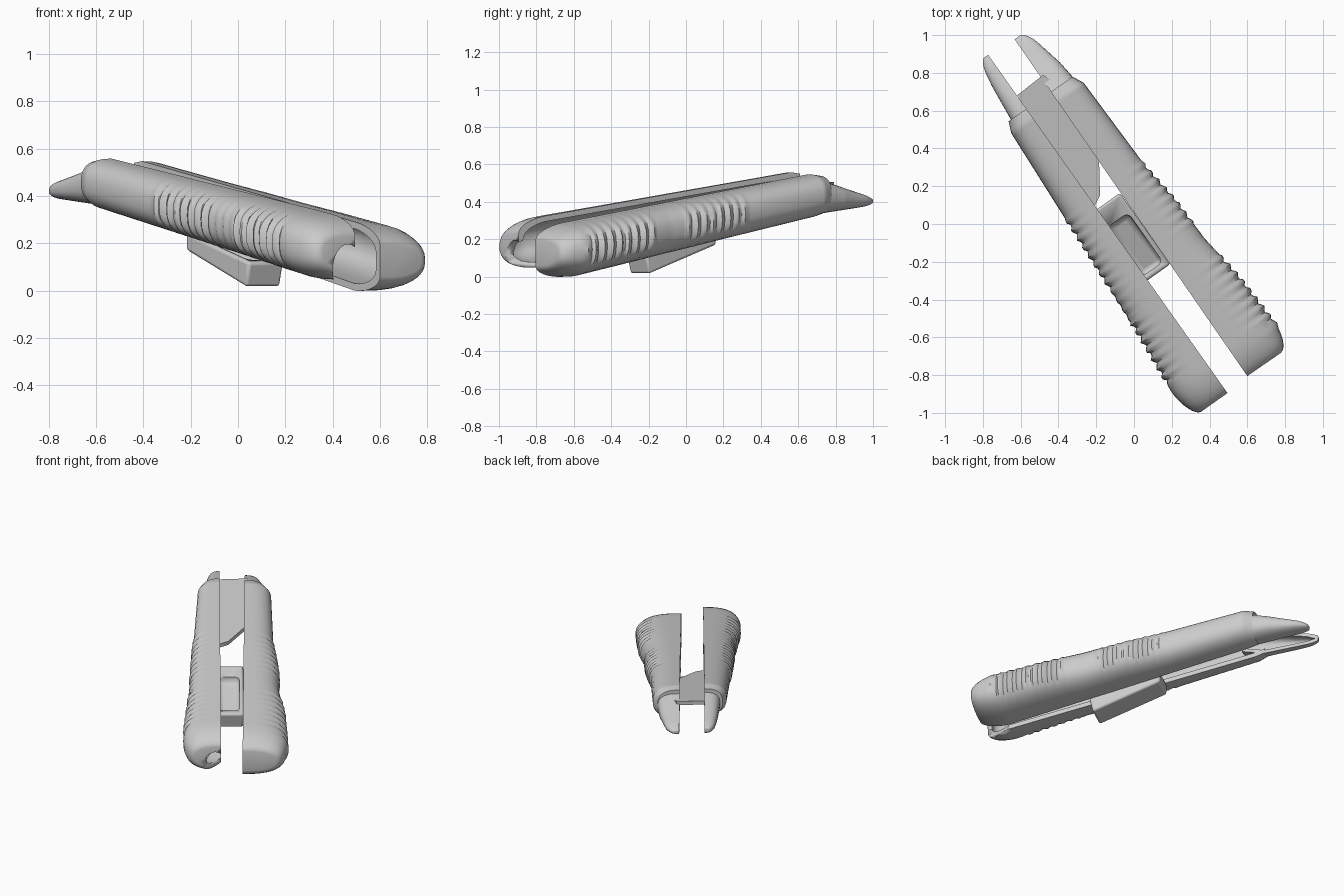
import bpy, bmesh, math
from mathutils import Vector

if "Cube" in bpy.data.objects:
    bpy.data.objects.remove(bpy.data.objects["Cube"])


def lerp(table, t):
    """Piecewise linear lookup in ((t, value), ...)."""
    if t <= table[0][0]:
        return table[0][1]
    for (a, va), (b, vb) in zip(table, table[1:]):
        if t <= b:
            return va + (vb - va) * (t - a) / (b - a)
    return table[-1][1]


def finish(bm, name, angle=40, bevel=0):
    bmesh.ops.recalc_face_normals(bm, faces=bm.faces)
    me = bpy.data.meshes.new(name)
    bm.to_mesh(me)
    bm.free()
    for p in me.polygons:
        p.use_smooth = True
    me.set_sharp_from_angle(angle=math.radians(angle))
    ob = bpy.data.objects.new(name, me)
    bpy.context.collection.objects.link(ob)
    if bevel:
        m = ob.modifiers.new("Bevel", 'BEVEL')
        m.width, m.segments = bevel, 3
    return ob


def cut(ob, cutter):
    cutter.hide_render = True
    cutter.hide_set(True)
    m = ob.modifiers.new("Cut", 'BOOLEAN')
    m.operation, m.object, m.solver = 'DIFFERENCE', cutter, 'EXACT'


def half_shell(name, start, u, n, t0, t1, depth, top, bottom, wall, r, end_d, end_h, ridges=()):
    """Hollow D-section half shell, open on its inner flat side, closed at t1."""
    bm = bmesh.new()
    arc = 16
    ts = [t0 + (t1 - r - t0) * i / 110 for i in range(111)]
    ts += [t1 - r + r * math.sin(math.pi / 2 * i / 8) for i in range(1, 9)]

    def section(t, inset):
        k = max(0, (t - (t1 - r)) / r)
        s = 1 - math.sqrt(max(0, 1 - k * k))
        d = lerp(depth, t) * (1 - (1 - end_d) * s)
        hi, lo = lerp(top, t), lerp(bottom, t)
        h, mid = (hi - lo) / 2 * (1 - (1 - end_h) * s), (hi + lo) / 2
        bump = 0
        if not inset:
            for a, b, amp in ridges:
                if a < t < b:
                    bump = amp * math.sin((t - a) / (b - a) * math.pi * round((b - a) / 0.028))
        base = start + u * (t - inset * k)
        pts = []
        for j in range(arc + 1):
            a = -math.pi / 2 + math.pi * j / arc
            c, sn = max(0, math.cos(a)), math.sin(a)
            v = max(0.004, d - inset) * c ** 0.75 + bump * c ** 1.3
            z = mid + max(0.004, h - inset) * math.copysign(abs(sn) ** 0.8, sn)
            pts.append(bm.verts.new((base.x + n.x * v, base.y + n.y * v, z)))
        return pts

    outer = [section(t, 0) for t in ts]
    inner = [section(t, wall) for t in ts]
    for o, p, i, q in zip(outer, outer[1:], inner, inner[1:]):
        for j in range(arc):
            bm.faces.new((o[j], o[j + 1], p[j + 1], p[j]))
            bm.faces.new((i[j], q[j], q[j + 1], i[j + 1]))
        for j in (0, arc):
            bm.faces.new((o[j], p[j], q[j], i[j]))
    o, i = outer[0], inner[0]
    for j in range(arc):
        bm.faces.new((o[j], i[j], i[j + 1], o[j + 1]))
    o, i = outer[-1], inner[-1]
    bm.faces.new(o)
    bm.faces.new(i)
    bm.faces.new((o[0], o[-1], i[-1], i[0]))
    return finish(bm, name)


def prism(name, low, high, bevel=0):
    """Solid between two matching polygons."""
    bm = bmesh.new()
    a, b = [bm.verts.new(p) for p in low], [bm.verts.new(p) for p in high]
    bm.faces.new(a)
    bm.faces.new(b)
    for k in range(len(a)):
        m = (k + 1) % len(a)
        bm.faces.new((a[k], a[m], b[m], b[k]))
    return finish(bm, name, 35, bevel)


LA, LB = Vector((-0.57, 0.61)), Vector((0.495, -0.895))
RA, RB = Vector((-0.44, 0.70)), Vector((0.60, -0.805))
lu, ru = (LB - LA).normalized(), (RB - RA).normalized()
ln, rn = Vector((lu.y, -lu.x)), Vector((-ru.y, ru.x))

# Two grip shells with finger ridges
left_handle = half_shell(
    "left_handle", LA, lu, ln, 0, (LB - LA).length,
    ((0, .115), (.06, .14), (.62, .17), (1.28, .205), (1.68, .24), (1.84, .235)),
    ((0, .55), (.06, .558), (1.84, .30)), ((0, .365), (.06, .345), (1.84, .022)),
    .03, .18, .72, .5, ((.6, 1.04, .009), (1.04, 1.24, .004), (1.24, 1.62, .011)))
half_shell(
    "right_handle", RA, ru, rn, 0, (RB - RA).length,
    ((0, .14), (.06, .17), (.59, .188), (.85, .22), (1.1, .228), (1.36, .265), (1.73, .285)),
    ((0, .54), (.06, .547), (1.82, .262)), ((0, .335), (.06, .318), (1.64, .0), (1.82, -.01)),
    .03, .18, .75, .5, ((.58, 1.0, .008), (1.22, 1.7, .010)))

# Tapered jaws sliding out of the grips
half_shell("left_jaw", LA, -lu, ln, -.15, .35,
           ((-.15, .105), (0, .10), (.2, .08), (.35, .055)),
           ((-.15, .53), (0, .525), (.2, .48), (.35, .45)),
           ((-.15, .395), (0, .362), (.35, .392)), .022, .08, .45, .45)
half_shell("right_jaw", RA, -ru, rn, -.15, .338,
           ((-.15, .135), (0, .14), (.1, .128), (.24, .095), (.338, .07)),
           ((-.15, .52), (0, .515), (.2, .46), (.338, .425)),
           ((-.15, .375), (0, .337), (.338, .38)), .022, .08, .5, .45)

# Hooked notch in the end wall of the left grip
bm = bmesh.new()
bmesh.ops.create_cone(bm, cap_ends=True, segments=24, radius1=.065, radius2=.065, depth=.3)
for v in bm.verts:
    x, y, z = v.co
    v.co = (x + .465, z - .82, y * 1.7 + .085)
cut(left_handle, finish(bm, "notch_cutter"))

# Flat plate joining the grips at mid height
outline = [(-.62, .68), (-.48, .79), (-.36, .70), (-.17, .40), (-.185, .34),
           (-.18, .15), (-.21, .09), (-.25, .09), (-.47, .40)]


def plate_z(x, y):
    return .465 - .165 * (Vector((x, y)) - LA).dot(lu)


prism("joining_plate", [(x, y, plate_z(x, y)) for x, y in outline],
      [(x, y, plate_z(x, y) + .025) for x, y in outline])


# Wedge-shaped latch tray hanging below the grips
def latch_ring(ta, tb, na, nb, za, zb):
    ring = []
    for t, n, z in ((ta, na, za), (ta, nb, za), (tb, nb, zb), (tb, na, zb)):
        p = LA + lu * t + ln * n
        ring.append((p.x, p.y, z))
    return ring


latch = prism("latch_tray", latch_ring(.65, 1.09, -.145, .032, .17, .015),
              latch_ring(.65, 1.115, -.148, .034, .245, .12), .014)
pocket = prism("pocket_cutter", latch_ring(.76, 1.08, -.122, .012, .175, .055),
               latch_ring(.76, 1.08, -.122, .012, .36, .24), .03)
cut(latch, pocket)
